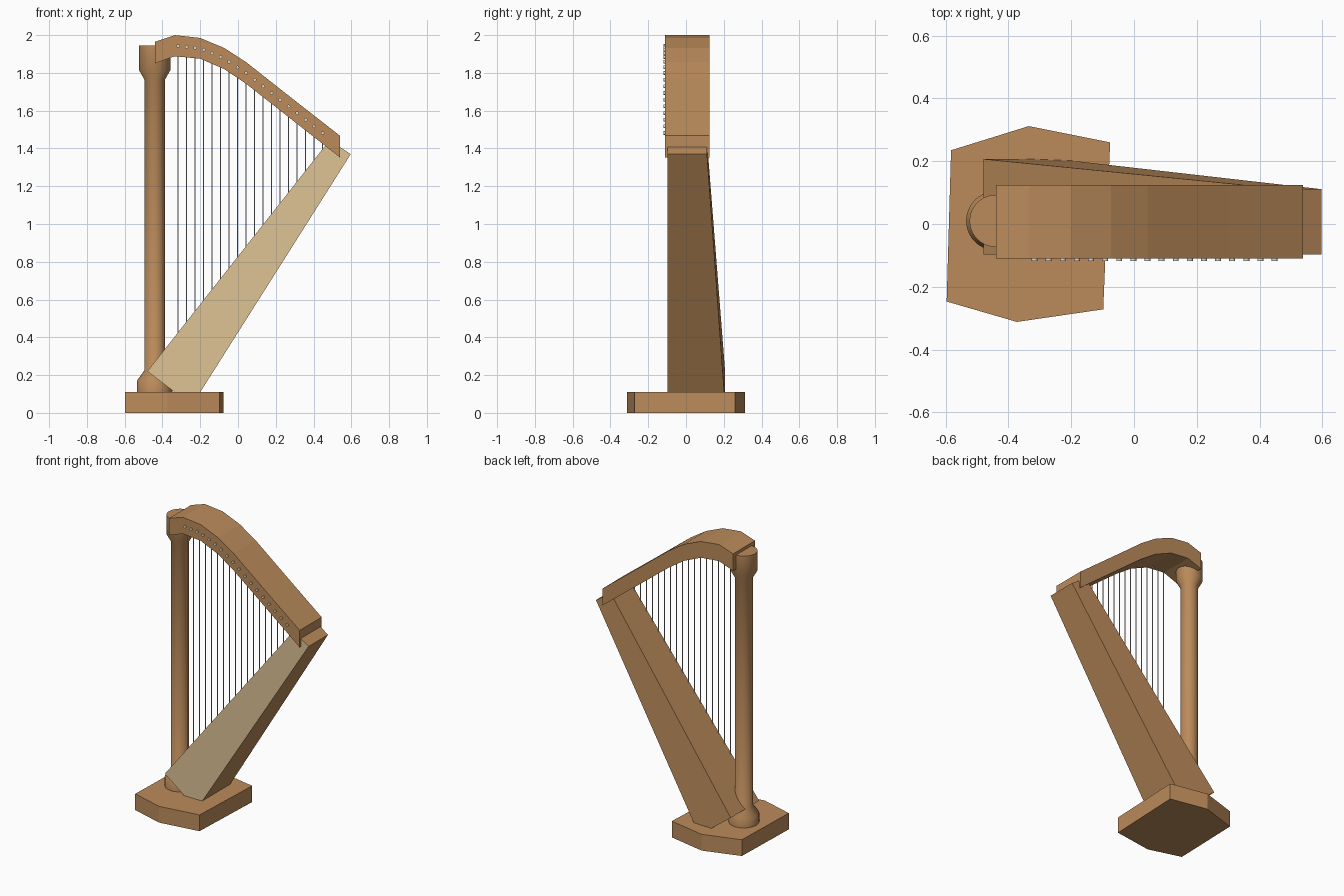
import bpy, bmesh, math
from mathutils import Vector, Matrix

if "Cube" in bpy.data.objects:
    bpy.data.objects.remove(bpy.data.objects["Cube"], do_unlink=True)


def material(name, rgb):
    m = bpy.data.materials.new(name)
    m.use_nodes = True
    m.diffuse_color = (*rgb, 1)
    m.node_tree.nodes["Principled BSDF"].inputs["Base Color"].default_value = (*rgb, 1)
    return m


WOOD = material("warm wood", (0.5, 0.26, 0.105))
SPRUCE = material("pale soundboard", (0.73, 0.55, 0.3))
BONE = material("peg bone", (0.8, 0.7, 0.55))
STRING = material("string grey", (0.6, 0.6, 0.6))


def finish(name, bm, *mats):
    bmesh.ops.recalc_face_normals(bm, faces=bm.faces)
    mesh = bpy.data.meshes.new(name)
    bm.to_mesh(mesh)
    bm.free()
    for m in mats:
        mesh.materials.append(m)
    ob = bpy.data.objects.new(name, mesh)
    bpy.context.collection.objects.link(ob)
    return ob


def smooth(ob):
    bpy.ops.object.select_all(action="DESELECT")
    ob.select_set(True)
    bpy.context.view_layer.objects.active = ob
    bpy.ops.object.shade_smooth_by_angle(angle=math.radians(50))


def prism(bm, front, back):
    """Join two matching outlines into a closed solid."""
    a = [bm.verts.new(p) for p in front]
    b = [bm.verts.new(p) for p in back]
    bm.faces.new(a)
    bm.faces.new(b)
    n = len(a)
    for i in range(n):
        j = (i + 1) % n
        bm.faces.new((a[i], a[j], b[j], b[i]))


def rod(bm, start, end, radius, sides):
    """Cylinder between two points."""
    start, end = Vector(start), Vector(end)
    d = end - start
    turn = d.to_track_quat("Z", "Y").to_matrix().to_4x4()
    bmesh.ops.create_cone(bm, cap_ends=True, segments=sides, radius1=radius,
                          radius2=radius, depth=d.length,
                          matrix=Matrix.Translation((start + end) / 2) @ turn)


# Base: irregular six-sided slab
outline = [(-0.597, -0.247), (-0.373, -0.312), (-0.098, -0.272),
           (-0.076, 0.26), (-0.335, 0.312), (-0.583, 0.235)]
bm = bmesh.new()
prism(bm, [(x, y, 0) for x, y in outline], [(x, y, 0.11) for x, y in outline])
finish("base", bm, WOOD)

# Pillar: turned column with foot ring and capital
profile = [(0, 0.1), (0.094, 0.1), (0.094, 0.17), (0.055, 0.225), (0.055, 1.765),
           (0.083, 1.815), (0.083, 1.945), (0, 1.945)]
bm = bmesh.new()
verts = [bm.verts.new((r, 0, z)) for r, z in profile]
edges = [bm.edges.new(pair) for pair in zip(verts, verts[1:])]
bmesh.ops.spin(bm, geom=verts + edges, cent=(0, 0, 0), axis=(0, 0, 1),
               angle=math.tau, steps=40, use_duplicate=False)
bmesh.ops.remove_doubles(bm, verts=bm.verts, dist=0.0005)
bmesh.ops.translate(bm, verts=bm.verts, vec=(-0.441, 0.01, 0))
pillar = finish("pillar", bm, WOOD)
smooth(pillar)

# Soundbox: leaning tapered box, deeper at its foot, with a pale front
side = [(-0.48, 0.22), (-0.244, 0.04), (0.597, 1.37), (0.485, 1.444)]
depth = [0.207, 0.207, 0.111, 0.111]
bm = bmesh.new()
prism(bm, [(x, -0.097, z) for x, z in side],
      [(x, y, z) for (x, z), y in zip(side, depth)])
box = finish("soundbox", bm, WOOD, SPRUCE)
for f in box.data.polygons:
    f.material_index = 1 if f.normal.y < -0.9 else 0

# Neck: arched beam falling to the top of the soundbox
top = [(-0.44, 1.965), (-0.335, 2.0), (-0.2, 1.985), (-0.073, 1.932),
       (0.043, 1.857), (0.143, 1.778), (0.303, 1.652), (0.539, 1.468)]
bottom = [(-0.44, 1.85), (-0.335, 1.888), (-0.2, 1.875), (-0.073, 1.82),
          (0.043, 1.742), (0.143, 1.664), (0.303, 1.538), (0.539, 1.353)]
loop = top + bottom[::-1]
bm = bmesh.new()
prism(bm, [(x, -0.11, z) for x, z in loop], [(x, 0.125, z) for x, z in loop])
finish("neck", bm, WOOD)


def neck_middle(x):
    """Height of the neck's centre line."""
    for (x0, t0), (x1, t1), (_, b0), (_, b1) in zip(top, top[1:], bottom, bottom[1:]):
        if x <= x1:
            k = (x - x0) / (x1 - x0)
            return (t0 + b0) / 2 * (1 - k) + (t1 + b1) / 2 * k


# Strings and tuning pegs, evenly spaced along the neck
strings, pegs = bmesh.new(), bmesh.new()
for i in range(18):
    x = -0.317 + i * 0.045
    z = neck_middle(x)
    rod(pegs, (x, -0.1, z), (x, -0.118, z), 0.0095, 12)
    rod(strings, (x, -0.09, 0.8 + 1.27 * x), (x, -0.09, z), 0.003, 8)
smooth(finish("tuning_pegs", pegs, BONE))
smooth(finish("strings", strings, STRING))
